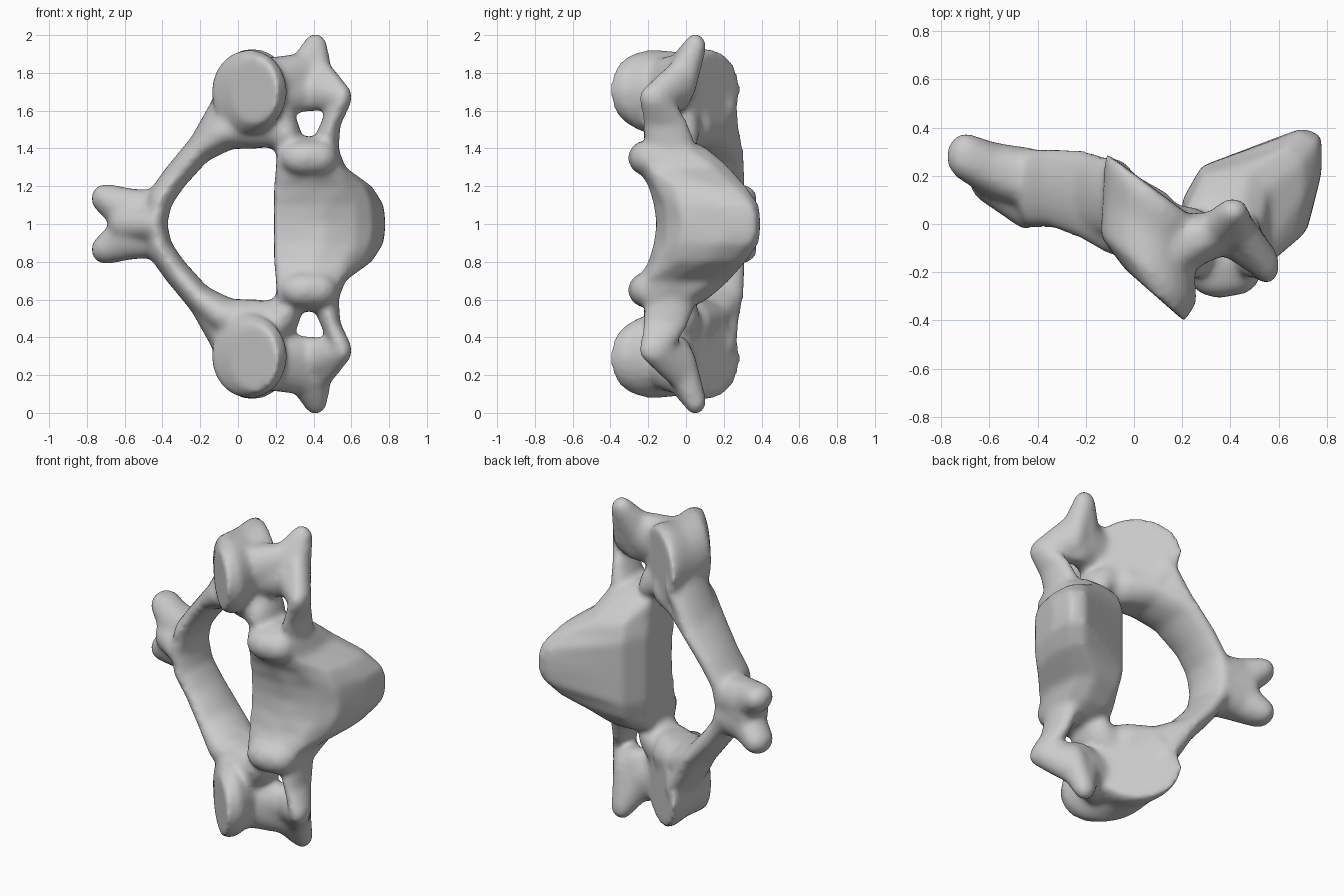
import bpy, bmesh, math
from mathutils import Vector

default_cube = bpy.data.objects.get("Cube")
if default_cube:
    bpy.data.objects.remove(default_cube, do_unlink=True)

bone = bmesh.new()


def ball(centre, radii):
    """Points on an ellipsoid."""
    points = []
    for row in range(1, 8):
        tilt = math.pi * row / 8
        for column in range(12):
            turn = math.tau * column / 12
            unit = (math.sin(tilt) * math.cos(turn), math.sin(tilt) * math.sin(turn), math.cos(tilt))
            points.append(Vector([c + r * u for c, r, u in zip(centre, radii, unit)]))
    return points


def disc(centre, across, height):
    """Points on an upright ellipse whose horizontal half axis is given."""
    points = []
    for step in range(24):
        turn = math.tau * step / 24
        sideways = Vector((across[0], across[1], 0)) * math.cos(turn)
        points.append(Vector(centre) + sideways + Vector((0, 0, height * math.sin(turn))))
    return points


def section(z, outline):
    """Horizontal outline at one height."""
    return [Vector((x, y, z)) for x, y in outline]


def add_hull(points):
    start = [bone.verts.new(point) for point in points]
    result = bmesh.ops.convex_hull(bone, input=start)
    spare = {item for key in ("geom_interior", "geom_unused") for item in result[key]
             if isinstance(item, bmesh.types.BMVert)}
    bmesh.ops.delete(bone, geom=list(spare), context='VERTS')


def chain(*stations):
    """Join neighbouring point groups by hulls, on both mirrored halves."""
    for first, second in zip(stations, stations[1:]):
        both = first + second
        add_hull(both)
        add_hull([Vector((p.x, p.y, 2 - p.z)) for p in both])


# Body: rounded block narrowing towards the raised lips
chain(
    section(.95, [(.19, -.14), (.2, .1), (.28, .24), (.6, .32), (.7, .4), (.78, .37), (.78, .22), (.72, -.02), (.62, -.1), (.45, -.15)]),
    section(1.1, [(.19, -.15), (.2, .1), (.28, .24), (.6, .32), (.69, .39), (.77, .35), (.77, .18), (.71, -.04), (.62, -.11), (.45, -.17)]),
    section(1.2, [(.19, -.17), (.2, .1), (.28, .24), (.55, .3), (.64, .32), (.7, .26), (.71, .12), (.67, -.06), (.57, -.16), (.4, -.2)]),
    section(1.3, [(.2, -.2), (.21, .08), (.29, .21), (.48, .23), (.56, .15), (.57, -.08), (.54, -.2), (.4, -.26)]),
    section(1.4, [(.21, -.21), (.21, .05), (.3, .11), (.45, .11), (.53, 0), (.53, -.16), (.5, -.25), (.35, -.28)]),
    ball((.37, -.1, 1.42), (.14, .15, .045)),
)
chain(ball((.35, -.21, 1.35), (.13, .1, .095)), ball((.42, -.2, 1.35), (.11, .1, .095)))

# Articular pillars: oblique drums with flat facets at both ends
chain(
    disc((.085, -.295, 1.71), (.125, -.11), .18),
    disc((.06, -.19, 1.7), (.2, -.14), .225),
    disc((.06, -.02, 1.7), (.19, -.13), .21),
    disc((.075, .09, 1.71), (.2, -.145), .22),
    disc((.085, .145, 1.71), (.2, -.15), .21),
)

# Pedicles: solid bridge between pillars and body
chain(
    ball((.1, -.05, 1.54), (.15, .13, .145)),
    ball((.2, -.07, 1.52), (.115, .15, .12)),
    ball((.26, -.08, 1.47), (.075, .15, .11)),
)

# Laminae: plates enclosing the central opening
chain(
    ball((-.435, .15, 1.02), (.065, .17, .07)),
    ball((-.415, .15, 1.13), (.07, .17, .075)),
    ball((-.335, .15, 1.245), (.07, .17, .07)),
    ball((-.205, .12, 1.395), (.075, .19, .075)),
    ball((-.07, .05, 1.49), (.11, .19, .1)),
    ball((.08, 0, 1.52), (.12, .15, .13)),
)
chain(ball((-.19, .13, 1.42), (.07, .17, .075)), ball((-.06, .1, 1.63), (.075, .17, .1)))

# Spinous process: webbed plate with a forked tip and a front keel
chain(
    ball((-.45, .19, 1.06), (.08, .13, .13)),
    ball((-.58, .22, 1.06), (.08, .12, .135)),
    ball((-.7, .28, 1.135), (.08, .1, .08)),
)
chain(ball((-.45, .14, 1), (.08, .17, .1)), ball((-.62, .22, 1), (.07, .13, .1)))

# Transverse processes: rear bar, sloping gutter and front strut around a foramen
rear_tip = ball((.41, .05, 1.94), (.065, .06, .07))
front_tip = ball((.555, -.17, 1.67), (.05, .08, .07))
gutter = ball((.43, -.02, 1.76), (.075, .08, .13))
chain(
    ball((.19, -.09, 1.74), (.1, .13, .15)),
    ball((.34, -.03, 1.77), (.09, .085, .14)),
    rear_tip,
    gutter,
    front_tip,
    ball((.495, -.11, 1.54), (.05, .12, .06)),
    ball((.46, -.08, 1.4), (.075, .14, .07)),
)
chain(
    ball((.26, -.08, 1.7), (.07, .1, .12)),
    ball((.38, -.04, 1.71), (.08, .08, .12)),
    front_tip,
)
chain(ball((.36, -.02, 1.79), (.1, .08, .11)), gutter)

# Fuse and soften the parts into one bone
bmesh.ops.recalc_face_normals(bone, faces=bone.faces)
mesh = bpy.data.meshes.new("vertebra")
bone.to_mesh(mesh)
bone.free()
vertebra = bpy.data.objects.new("vertebra", mesh)
bpy.context.collection.objects.link(vertebra)
remesh = vertebra.modifiers.new("fuse", 'REMESH')
remesh.mode = 'VOXEL'
remesh.voxel_size = .016
remesh.use_smooth_shade = True
soften = vertebra.modifiers.new("soften", 'SMOOTH')
soften.factor = .5
soften.iterations = 16

# Bone colour
grey = bpy.data.materials.new("bone grey")
grey.use_nodes = True
colour = (.6, .6, .6, 1)
grey.diffuse_color = colour
grey.node_tree.nodes["Principled BSDF"].inputs["Base Color"].default_value = colour
mesh.materials.append(grey)
